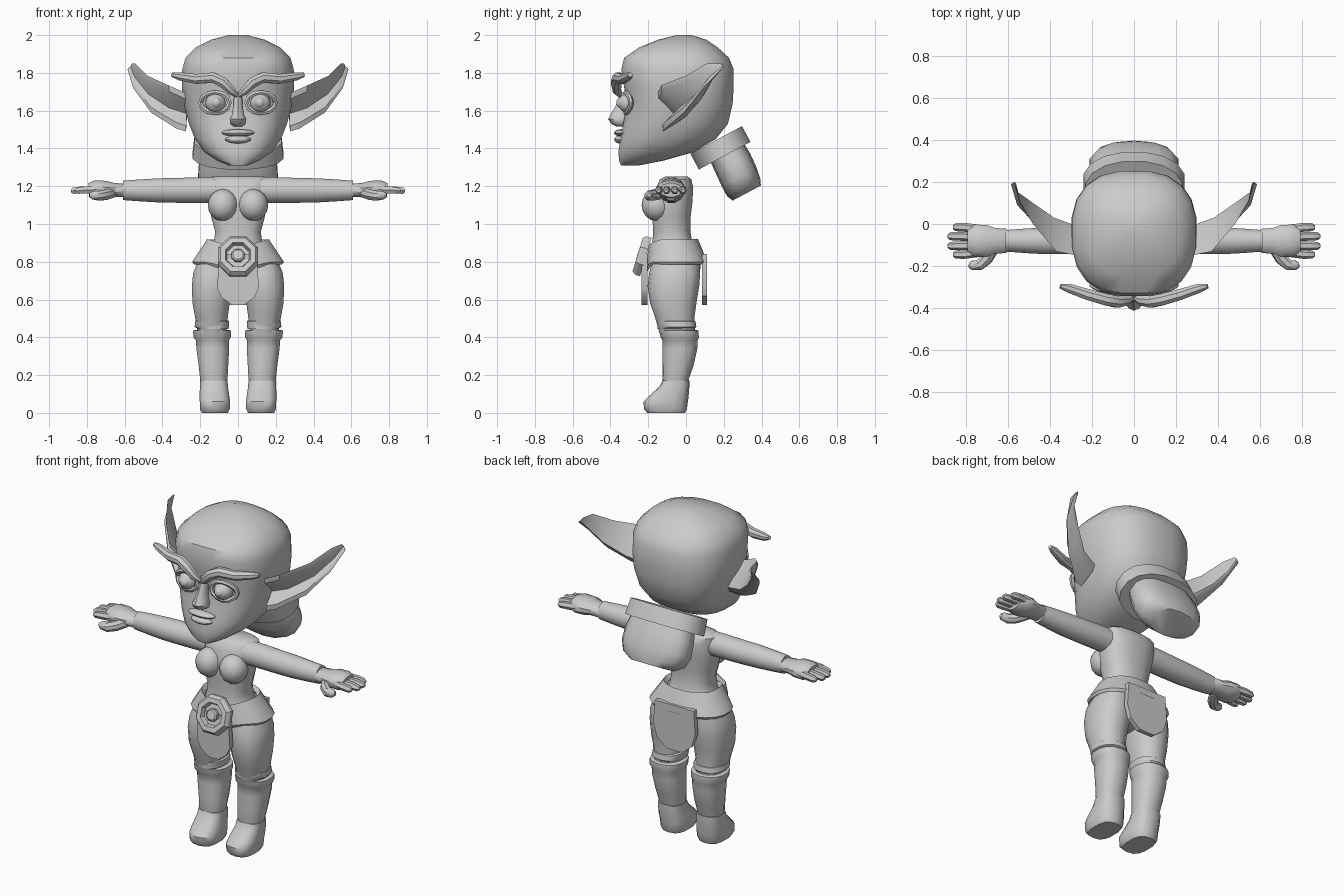
import bpy, bmesh, math
from mathutils import Vector, Matrix

clay = bpy.data.materials.new("plain grey")
clay.diffuse_color = (0.6, 0.6, 0.6, 1)


def finish(name, bm, mirror=False, angle=40):
    bmesh.ops.recalc_face_normals(bm, faces=bm.faces[:])
    me = bpy.data.meshes.new(name)
    bm.to_mesh(me)
    bm.free()
    ob = bpy.data.objects.new(name, me)
    bpy.context.collection.objects.link(ob)
    me.materials.append(clay)
    if mirror:
        ob.modifiers.new("mirror", 'MIRROR').use_mirror_merge = False
    bpy.ops.object.select_all(action='DESELECT')
    ob.select_set(True)
    bpy.context.view_layer.objects.active = ob
    bpy.ops.object.shade_smooth_by_angle(angle=math.radians(angle))
    return ob


def skin(name, rings, mirror=False, angle=40, closed=False):
    """Bridge equal-length rings of points and cap the ends."""
    bm = bmesh.new()
    vs = [[bm.verts.new(p) for p in r] for r in rings]
    n = len(vs[0])
    pairs = list(zip(vs, vs[1:])) + ([(vs[-1], vs[0])] if closed else [])
    for a, b in pairs:
        for i in range(n):
            j = (i + 1) % n
            bm.faces.new((a[i], a[j], b[j], b[i]))
    if not closed:
        bm.faces.new(vs[0])
        bm.faces.new(vs[-1][::-1])
    return finish(name, bm, mirror, angle)


def oval(c, u, v, a, b, n, p=2.0):
    """Superellipse ring around c with half sizes a along u and b along v."""
    f = lambda t: math.copysign(abs(t) ** (2 / p), t)
    ang = [2 * math.pi * (i + 0.5) / n for i in range(n)]
    return [Vector(c) + Vector(u) * a * f(math.cos(t)) + Vector(v) * b * f(math.sin(t)) for t in ang]


def stack(name, secs, n=14, p=2.0, mirror=False, angle=40):
    """Horizontal sections: z, x min, x max, y front, y back."""
    return skin(name, [oval(((x0 + x1) / 2, (y0 + y1) / 2, z), (1, 0, 0), (0, 1, 0),
                            (x1 - x0) / 2, (y1 - y0) / 2, n, p)
                       for z, x0, x1, y0, y1 in secs], mirror, angle)


def tube(name, pts, n=8, mirror=True, flat=1.0, closed=False):
    """Round tube through x, y, z, radius points; flat scales its vertical size."""
    P = [Vector(q[:3]) for q in pts]
    rings = []
    for i, q in enumerate(pts):
        a = P[i - 1] if i or closed else P[0]
        b = P[(i + 1) % len(P)] if i < len(P) - 1 or closed else P[-1]
        t = (b - a).normalized()
        u = t.cross(Vector((0, 1, 0))).normalized()
        rings.append(oval(P[i], u, t.cross(u), q[3] * flat, q[3], n))
    return skin(name, rings, mirror, 40, closed)


def ball(name, c, s, mirror=False, rot=None):
    bm = bmesh.new()
    m = Matrix.Translation(c) @ (rot or Matrix()) @ Matrix.Diagonal((*s, 1))
    bmesh.ops.create_uvsphere(bm, u_segments=12, v_segments=8, radius=1, matrix=m)
    return finish(name, bm, mirror)


# Head with sloping underside
stack("head", [(z, -w, w, f, b) for z, w, f, b in [
    (1.31, .05, -.345, -.25), (1.335, .11, -.355, -.12), (1.38, .18, -.36, .04),
    (1.45, .23, -.35, .16), (1.53, .262, -.335, .225), (1.64, .29, -.315, .25),
    (1.72, .30, -.33, .255), (1.82, .298, -.345, .255), (1.88, .28, -.33, .23),
    (1.935, .225, -.25, .17), (1.975, .145, -.15, .11), (2.0, .05, -.05, .03)]], 20, 2.5)

# Face
ball("eye", (.118, -.305, 1.64), (.055, .055, .052), True)
ball("iris", (.115, -.335, 1.642), (.032, .034, .032), True)
tube("eyelid", [(.122 + .077 * math.cos(t), -.318 + .028 * math.cos(t) ** 2 * (math.cos(t) > 0),
                 1.642 + .054 * math.sin(t), .014)
                for t in [i * math.pi / 6 for i in range(12)]], 6, closed=True)
tube("eyebrow", [(.005, -.35, 1.68, .012), (.035, -.365, 1.705, .024), (.08, -.37, 1.75, .03),
                 (.13, -.36, 1.775, .03), (.22, -.335, 1.768, .028), (.31, -.305, 1.782, .023),
                 (.35, -.295, 1.79, .012)])
stack("nose", [(z, -w, w, f, -.29) for z, w, f in [
    (1.515, .02, -.365), (1.53, .042, -.395), (1.555, .046, -.412), (1.58, .034, -.40),
    (1.63, .025, -.37), (1.70, .022, -.345)]], 10)
for name, z, h, w in (("upper_lip", 1.483, .019, .088), ("lower_lip", 1.447, .021, .07)):
    ball(name, (0, -.343, z), (w, .038, h))

# Pointed ears with a hollow front: upper, lower and back edge at each section
ear = []
for up, lo, back in [((.27, -.15, 1.69), (.275, -.12, 1.49), (.27, -.01, 1.58)),
                     ((.37, -.13, 1.735), (.325, -.11, 1.505), (.38, .03, 1.61)),
                     ((.48, 0, 1.785), (.46, -.01, 1.59), (.48, .10, 1.69)),
                     ((.545, .11, 1.85), (.555, .09, 1.72), (.55, .15, 1.78)),
                     ((.56, .185, 1.85), (.585, .19, 1.82), (.565, .2, 1.835))]:
    U, L, B = Vector(up), Vector(lo), Vector(back)
    ear.append([U, U.lerp(L, .15), U.lerp(L, .5).lerp(B, .55), U.lerp(L, .85), L,
                L.lerp(B, .65) + (B - U.lerp(L, .5)) * .15, B,
                U.lerp(B, .65) + (B - U.lerp(L, .5)) * .15])
skin("ear", ear, True, 35)

# Hair band and tied hair, along an axis sloping down behind the head
axis, side = Vector((0, .47, -.88)), Vector((0, .88, .47))
top = Vector((0, .16, 1.445))


def sloped(name, secs, n, p):
    skin(name, [oval(top + axis * d + side * o, (1, 0, 0), side, a, b, n, p)
                for d, o, a, b in secs])


sloped("hair_band", [(0, 0, .235, .158), (.095, 0, .245, .158)], 16, 2.2)
sloped("tied_hair", [(.06, .02, .19, .10), (.15, .02, .21, .105), (.23, .015, .215, .105),
                     (.29, .01, .19, .10), (.325, .01, .13, .085)], 14, 2.6)

# Torso and bust
stack("torso", [(z, -w, w, f, b) for z, w, f, b in [
    (.84, .16, -.19, .06), (.90, .13, -.18, .035), (.96, .123, -.175, .025),
    (1.03, .142, -.18, .025), (1.11, .158, -.18, .035), (1.19, .165, -.16, .04),
    (1.235, .165, -.14, .03), (1.252, .14, -.11, .01)]], 16, 2.5)
ball("bust", (.08, -.155, 1.10), (.08, .08, .085), True)

# Arms, wrists and hands
tube("arm", [(.12, -.075, 1.18, .07), (.2, -.075, 1.18, .07), (.32, -.077, 1.178, .068),
             (.42, -.08, 1.178, .066), (.52, -.08, 1.178, .06), (.61, -.08, 1.178, .053)], 12)
tube("hand", [(.595, -.08, 1.178, .05), (.61, -.08, 1.178, .06), (.66, -.08, 1.18, .063),
              (.70, -.08, 1.182, .078), (.76, -.08, 1.182, .08), (.79, -.08, 1.18, .06)], 12, flat=.62)
for i, (y, dy, x) in enumerate([(-.025, .01, .86), (-.062, .004, .885), (-.1, -.004, .885), (-.135, -.01, .86)]):
    tube("finger_%d" % (i + 1), [(.74, y, 1.182, .022), (x - .05, y + dy, 1.18, .021),
                                 (x - .012, y + dy, 1.176, .019), (x, y + dy, 1.175, .01)], 6)
tube("thumb", [(.665, -.11, 1.165, .028), (.70, -.165, 1.155, .03), (.735, -.195, 1.15, .028),
               (.77, -.197, 1.152, .024), (.785, -.195, 1.153, .012)], 8)

# Hips and flared belt
stack("hips", [(z, -w, w, f, b) for z, w, f, b in [
    (.66, .05, -.12, .03), (.70, .14, -.17, .07), (.78, .21, -.19, .08), (.88, .17, -.18, .05)]], 16, 2.3)
rings = []
for z, w, f, b in [(.92, .165, -.2, .065), (.80, .245, -.215, .115), (.785, .235, -.205, .105),
                   (.90, .145, -.18, .045)]:
    ring = oval((0, (f + b) / 2, z), (1, 0, 0), (0, 1, 0), w, (b - f) / 2, 20, 2.3)
    rings.append([p - Vector((0, 0, .05 * max(0, 1 - abs(p.x) / .16) * (p.y < 0))) for p in ring])
skin("belt", rings, angle=40, closed=True)


# Front and back cloth flaps: flat outline given thickness
def flap(name, half, y0, y1, lean):
    out = half + [(-x, z) for x, z in reversed(half)]
    skin(name, [[(x, y + lean * (.85 - z), z) for x, z in out] for y in (y0, y1)], angle=30)


flap("front_flap", [(.1, .84), (.11, .66), (.085, .61), (.03, .57)], -.235, -.205, 0)
flap("back_flap", [(.13, .84), (.14, .70), (.115, .62), (.05, .57)], .085, .112, 0)

# Octagonal buckle with a recessed centre stud
tilt = Vector((0, .29, .957))
out = Vector((0, -.957, .29))


def disc_rings(secs):
    return [oval(Vector((0, -.213, .825)) + out * d, (1, 0, 0), tilt, r, r, 8) for r, d in secs]


skin("buckle", disc_rings([(.115, 0), (.115, .025), (.10, .045), (.072, .045), (.062, .018)]), angle=25)
skin("buckle_stud", disc_rings([(.036, .01), (.036, .04), (.028, .046)]), angle=25)

# Legs, knee cuffs and feet
stack("thigh", [(.80, .03, .215, -.18, .07), (.74, .02, .24, -.195, .075), (.67, .025, .247, -.203, .07),
                (.58, .042, .243, -.19, .055), (.51, .052, .23, -.165, .045), (.42, .06, .215, -.14, .05)],
      14, 2.3, True)
stack("knee_wrap", [(.445, .05, .215, -.15, .045), (.455, .045, .232, -.15, .055),
                    (.485, .045, .228, -.155, .05), (.492, .055, .22, -.15, .04)], 14, 2.3, True)
stack("boot_shaft", [(.15, .06, .195, -.12, .01), (.18, .054, .202, -.125, .015), (.25, .05, .21, -.125, .04),
                     (.34, .045, .222, -.125, .06), (.385, .045, .225, -.125, .062),
                     (.40, .036, .238, -.135, .068), (.435, .034, .24, -.14, .066),
                     (.44, .05, .225, -.13, .05)], 14, 2.3, True)
stack("foot", [(0, .052, .192, -.205, -.005), (.02, .042, .202, -.222, .005), (.06, .04, .204, -.225, .01),
               (.09, .045, .205, -.195, .014), (.14, .052, .203, -.14, .018), (.172, .054, .202, -.125, .018)],
      14, 2.8, True)
